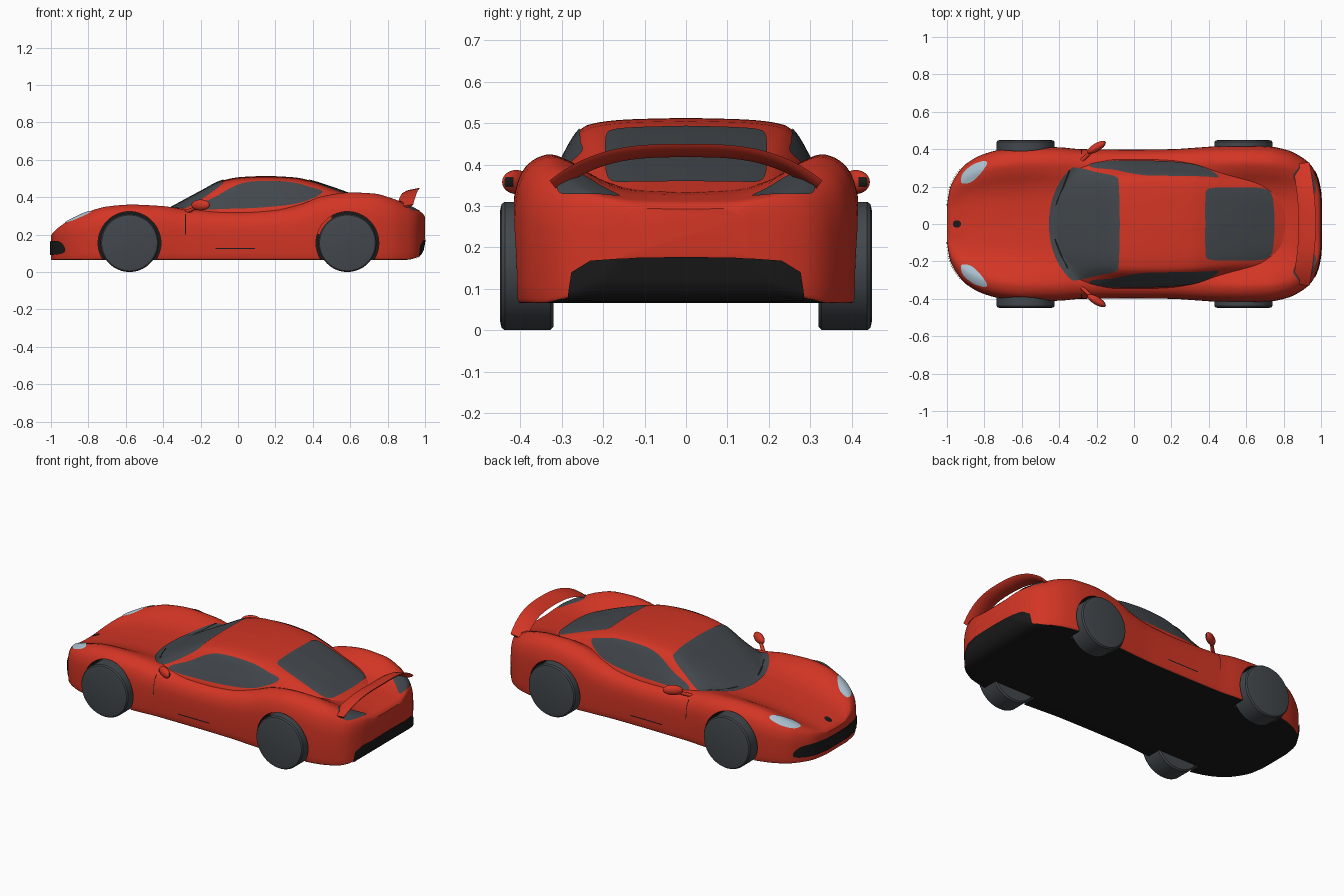
import bpy, bmesh, math
from mathutils import Vector, Matrix
from mathutils.bvhtree import BVHTree

if "Cube" in bpy.data.objects:
    bpy.data.objects.remove(bpy.data.objects["Cube"])


def material(name, rgb):
    m = bpy.data.materials.new(name)
    m.diffuse_color = (*rgb, 1)
    m.use_nodes = True
    m.node_tree.nodes["Principled BSDF"].inputs["Base Color"].default_value = m.diffuse_color
    return m


RED = material("red paint", (0.65, 0.036, 0.018))
BLACK = material("black trim", (0.010, 0.010, 0.010))
GREY = material("dark glass and rubber", (0.055, 0.064, 0.073))
LAMP = material("pale lamp glass", (0.42, 0.55, 0.65))


def interp(tab, x):
    """Monotone cubic through table rows (x, a, b, ...)."""
    n = len(tab)
    i = 0
    while i < n - 2 and x > tab[i + 1][0]:
        i += 1

    def sec(j, c):
        return (tab[j + 1][c] - tab[j][c]) / (tab[j + 1][0] - tab[j][0])

    def slope(j, c):
        if j == 0:
            return sec(0, c)
        if j == n - 1:
            return sec(n - 2, c)
        a, b = sec(j - 1, c), sec(j, c)
        return 0 if a * b <= 0 else 2 * a * b / (a + b)
    h = tab[i + 1][0] - tab[i][0]
    t = (x - tab[i][0]) / h
    return [(2*t**3 - 3*t**2 + 1) * tab[i][c] + (t**3 - 2*t**2 + t) * h * slope(i, c)
            + (3*t**2 - 2*t**3) * tab[i+1][c] + (t**3 - t**2) * h * slope(i + 1, c)
            for c in range(1, len(tab[0]))]


def make(name, bm, mats, rule=None, angle=40, normals=True):
    if normals:
        bmesh.ops.recalc_face_normals(bm, faces=bm.faces[:])
    bm.normal_update()
    if rule:
        for f in bm.faces:
            f.material_index = rule(f)
    me = bpy.data.meshes.new(name)
    bm.to_mesh(me)
    bm.free()
    ob = bpy.data.objects.new(name, me)
    bpy.context.collection.objects.link(ob)
    for m in mats:
        me.materials.append(m)
    smooth(ob, angle)
    return ob


def smooth(ob, angle=40):
    bpy.ops.object.select_all(action='DESELECT')
    ob.select_set(True)
    bpy.context.view_layer.objects.active = ob
    bpy.ops.object.shade_smooth_by_angle(angle=math.radians(angle))


def loft(name, rings, mats, rule=None, angle=40):
    bm = bmesh.new()
    vs = [[bm.verts.new(p) for p in r] for r in rings]
    n = len(vs[0])
    for a, b in zip(vs, vs[1:]):
        for i in range(n):
            bm.faces.new((a[i], a[(i + 1) % n], b[(i + 1) % n], b[i]))
    bm.faces.new(vs[0])
    bm.faces.new(vs[-1])
    return make(name, bm, mats, rule, angle)


def mirrored_ring(x, half):
    return [(x, y, z) for y, z in half] + [(x, -y, z) for y, z in half[-2:0:-1]]


# Body shell: x, half width, bottom, fender height, centre height
STATIONS = [
    (-1, .10, .065, .195, .19), (-.985, .19, .065, .215, .205), (-.95, .26, .065, .245, .22),
    (-.9, .32, .065, .277, .238), (-.8, .375, .065, .322, .265), (-.7, .40, .065, .35, .285),
    (-.57, .413, .065, .36, .297), (-.4, .41, .065, .352, .308), (-.28, .40, .065, .335, .31),
    (0, .398, .065, .325, .31), (.2, .40, .065, .335, .31), (.33, .408, .065, .36, .32),
    (.45, .416, .065, .405, .33), (.6, .42, .065, .425, .335), (.72, .415, .065, .42, .335),
    (.82, .395, .065, .395, .333), (.9, .355, .065, .36, .328), (.95, .31, .075, .335, .318),
    (.985, .23, .11, .315, .308), (1, .15, .18, .295, .293)]
# Half section: index, width share, height share, fender-to-centre blend
SECTION = [(0, 0, 0, 1), (1, .96, 0, 1), (2, .985, .035, 1), (3, 1, .45, 1), (4, .995, .66, 1),
           (5, .95, .87, 1), (6, .86, .975, 1), (7, .78, 1, 1), (8, .66, 1, .8),
           (9, .5, 1, .35), (10, .3, 1, .08), (11, 0, 1, 0)]


def body_ring(x):
    w, zb, zf, zc = interp(STATIONS, x)
    half = []
    for k in range(34):
        y, h, m = interp(SECTION, k / 3)
        half.append((y * w, zb + h * (zc + m * (zf - zc) - zb)))
    return mirrored_ring(x, half)


body = loft("body_shell", [body_ring(-math.cos(math.pi * k / 100)) for k in range(101)],
            [RED, BLACK], lambda f: int(f.normal.z < -.7))

# Cabin: x, top half width, waist half width, top height
CABIN = [(-.47, .15, .22, .285), (-.33, .22, .31, .36), (-.2, .23, .335, .43),
         (-.08, .235, .345, .49), (.02, .24, .345, .508), (.15, .24, .345, .513),
         (.3, .235, .34, .506), (.4, .225, .33, .485), (.5, .215, .31, .453),
         (.62, .205, .28, .41), (.75, .195, .245, .357), (.86, .18, .21, .315)]


def cabin_ring(x):
    wt, wb, zt = interp(CABIN, x)
    zb = min(.32, zt - .04)
    pts = [(0, 0, zt), (1, .6 * wt, zt - .004), (2, wt, zt - .018),
           (3, (wt + wb) / 2 + .01, (zt - .018 + zb) / 2), (4, wb, zb)]
    half = [tuple(interp(pts, k / 5)) for k in range(21)] + [(wb, .2), (0, .2)]
    return mirrored_ring(x, half)


cabin = loft("cabin", [cabin_ring(-.47 + 1.33 * k / 60) for k in range(61)], [RED])

# Surface used to lay windows and lamps on
verts, polys = [], []
for ob in (body, cabin):
    o = len(verts)
    verts += [v.co.copy() for v in ob.data.vertices]
    polys += [[o + i for i in p.vertices] for p in ob.data.polygons]
SURFACE = BVHTree.FromPolygons(verts, polys)

VIEWS = {'top': (lambda u, v: Vector((u, v, 2)), Vector((0, 0, -1))),
         'left': (lambda u, v: Vector((u, 2, v)), Vector((0, -1, 0))),
         'right': (lambda u, v: Vector((u, -2, v)), Vector((0, 1, 0))),
         'nose': (lambda u, v: Vector((-2, u, v)), Vector((1, 0, 0))),
         'tail': (lambda u, v: Vector((2, u, v)), Vector((-1, 0, 0)))}


def plate(name, outline, view, mat, lift=.004, curved=True, rings=12):
    """Thin plate: an outline projected onto the car surface."""
    to3d, d = VIEWS[view]
    P = [Vector(p) for p in outline]
    n, edge = len(P), []
    for i in range(n):
        a, b, c, e = P[i - 1], P[i], P[(i + 1) % n], P[(i + 2) % n]
        for k in range(8):
            t = k / 8
            if curved:
                edge.append(.5 * (2*b + (c - a)*t + (2*a - 5*b + 4*c - e)*t*t
                                  + (3*b - a - 3*c + e)*t**3))
            else:
                edge.append(b.lerp(c, t))
    cen = sum(P, Vector((0, 0))) / n

    def project(p):
        for _ in range(60):
            hit, nor, _i, _d = SURFACE.ray_cast(to3d(p.x, p.y), d)
            if hit:
                return hit + nor * (lift if nor.dot(d) < 0 else -lift)
            p = cen + (p - cen) * .98
        return to3d(p.x, p.y) + d * 1.6
    bm = bmesh.new()
    mid = bm.verts.new(project(cen))
    rows = [[bm.verts.new(project(cen + (p - cen) * k / rings)) for p in edge]
            for k in range(1, rings + 1)]
    m = len(edge)
    for i in range(m):
        j = (i + 1) % m
        bm.faces.new((mid, rows[0][i], rows[0][j]))
        for a, b in zip(rows, rows[1:]):
            bm.faces.new((a[i], b[i], b[j], a[j]))
    bm.normal_update()
    if sum(f.normal.dot(d) * f.calc_area() for f in bm.faces) > 0:
        bmesh.ops.reverse_faces(bm, faces=bm.faces[:])
    return make(name, bm, [mat], normals=False)


def sym_x(half):   # mirror an outline given as (x, y)
    return half + [(x, -y) for x, y in reversed(half) if y > 0]


def sym_y(half):   # mirror an outline given as (y, z)
    return half + [(-y, z) for y, z in reversed(half) if y > 0]


# Glass
plate("windscreen", sym_x([(-.455, 0), (-.44, .12), (-.40, .22), (-.345, .29), (-.31, .302),
                           (-.2, .275), (-.095, .25), (-.08, .2), (-.075, 0)]), 'top', GREY)
plate("rear_window", sym_x([(.38, 0), (.38, .12), (.385, .175), (.42, .192), (.55, .195),
                            (.68, .19), (.73, .165), (.745, .1), (.75, 0)]), 'top', GREY)
for side, s in (('left', 1), ('right', -1)):
    plate("side_window_" + side,
          [(-.24, .335), (-.12, .4), (0, .465), (.12, .484), (.28, .478), (.38, .453),
           (.45, .423), (.33, .368), (.15, .345), (-.05, .336)], side, GREY)
    plate("sill_slit_" + side, [(-.12, .122), (.09, .122), (.09, .128), (-.12, .128)],
          side, BLACK, curved=False)
    plate("door_seam_" + side, [(-.283, .2), (-.279, .2), (-.279, .31), (-.283, .31)],
          side, BLACK, .002, False)
    # Lamps
    plate("headlamp_" + side,
          [(x, y * s) for x, y in [(-.92, .22), (-.912, .27), (-.86, .315), (-.80, .335),
                                   (-.785, .32), (-.82, .27), (-.87, .225)]], 'top', LAMP)
    plate("tail_lamp_" + side,
          [(x, y * s) for x, y in [(.85, .25), (.885, .305), (.93, .3), (.965, .23),
                                   (.965, .16), (.91, .2)]], 'top', GREY)
# Wipers
for name, y0, y1 in (("wiper_a", .10, .29), ("wiper_b", -.24, -.08)):
    xa, xb = (-.42, -.35) if y0 > 0 else (-.36, -.425)
    plate(name, [(xa, y0), (xa + .01, y0), (xb + .01, y1), (xb, y1)], 'top', BLACK, .008, False)

# Nose intake, nose plug and rear diffuser
plate("front_intake", sym_y([(0, .16), (.15, .165), (.26, .162), (.3, .12), (.25, .095), (0, .09)]),
      'nose', BLACK, .005)
plate("nose_plug", [(-.945 + .022 * math.cos(a * math.pi / 4), .02 * math.sin(a * math.pi / 4))
                    for a in range(8)], 'top', BLACK)
plate("rear_diffuser", sym_y([(0, .178), (.12, .176), (.23, .168), (.275, .14), (.285, .075),
                              (0, .073)]), 'tail', BLACK, .005, False)

# Wheel arches cut from the shell
AXLES = (-.58, .585)
bm = bmesh.new()
for ax in AXLES:
    for s in (1, -1):
        bmesh.ops.create_cone(bm, cap_ends=True, segments=64, radius1=.168, radius2=.168, depth=.3,
                              matrix=Matrix.Translation((ax, s * .46, .155))
                              @ Matrix.Rotation(math.pi / 2, 4, 'X'))
cutter = make("arch_cutter", bm, [RED, BLACK], lambda f: 1)
cutter.hide_render = True
mod = body.modifiers.new("arches", 'BOOLEAN')
mod.operation, mod.solver, mod.object = 'DIFFERENCE', 'EXACT', cutter
bpy.ops.object.select_all(action='DESELECT')
bpy.context.view_layer.objects.active = body
body.select_set(True)
bpy.ops.object.modifier_apply(modifier=mod.name)
bpy.data.objects.remove(cutter)
smooth(body)

# Wheels
for end, ax in zip(("front", "rear"), AXLES):
    for side, s in (("left", 1), ("right", -1)):
        rings = [[(ax + r * math.cos(a * math.pi / 32), s * y, .155 + r * math.sin(a * math.pi / 32))
                  for a in range(64)]
                 for y, r in ((.32, .147), (.328, .155), (.438, .155), (.446, .149), (.45, .13))]
        loft(f"{end}_wheel_{side}", rings, [GREY], angle=30)

# Rear wing: arched strip from fender to fender
rings = []
for k in range(41):
    t = k / 20 - 1
    x, y, z = .925 - .035 * t * t, .32 * t, .434 - .085 * abs(t) ** 3
    nv = Vector((0, .8 * t * abs(t), 1)).normalized()
    rings.append([Vector((x + c, y, z)) + nv * h for c, h in
                  ((-.045, -.012), (-.02, .002), (.015, .01), (.047, .016),
                   (.04, .004), (.01, -.009), (-.02, -.016))])
loft("rear_wing", rings, [RED], angle=50)

# Door mirrors
for side, s in (("left", 1), ("right", -1)):
    bm = bmesh.new()
    bmesh.ops.create_uvsphere(bm, u_segments=24, v_segments=14, radius=1,
                              matrix=Matrix.Translation((-.2, s * .41, .358))
                              @ Matrix.Rotation(s * math.radians(31), 4, 'Z')
                              @ Matrix.Diagonal((.056, .022, .029, 1)))
    make("mirror_" + side, bm, [RED, BLACK], lambda f: int(f.normal.x > .75))
    a, b = Vector((-.29, s * .33, .315)), Vector((-.22, s * .395, .345))
    bm = bmesh.new()
    bmesh.ops.create_cone(bm, cap_ends=True, segments=10, radius1=.012, radius2=.009,
                          depth=(b - a).length, matrix=Matrix.Translation((a + b) / 2)
                          @ (b - a).to_track_quat('Z', 'Y').to_matrix().to_4x4())
    make("mirror_arm_" + side, bm, [RED])
